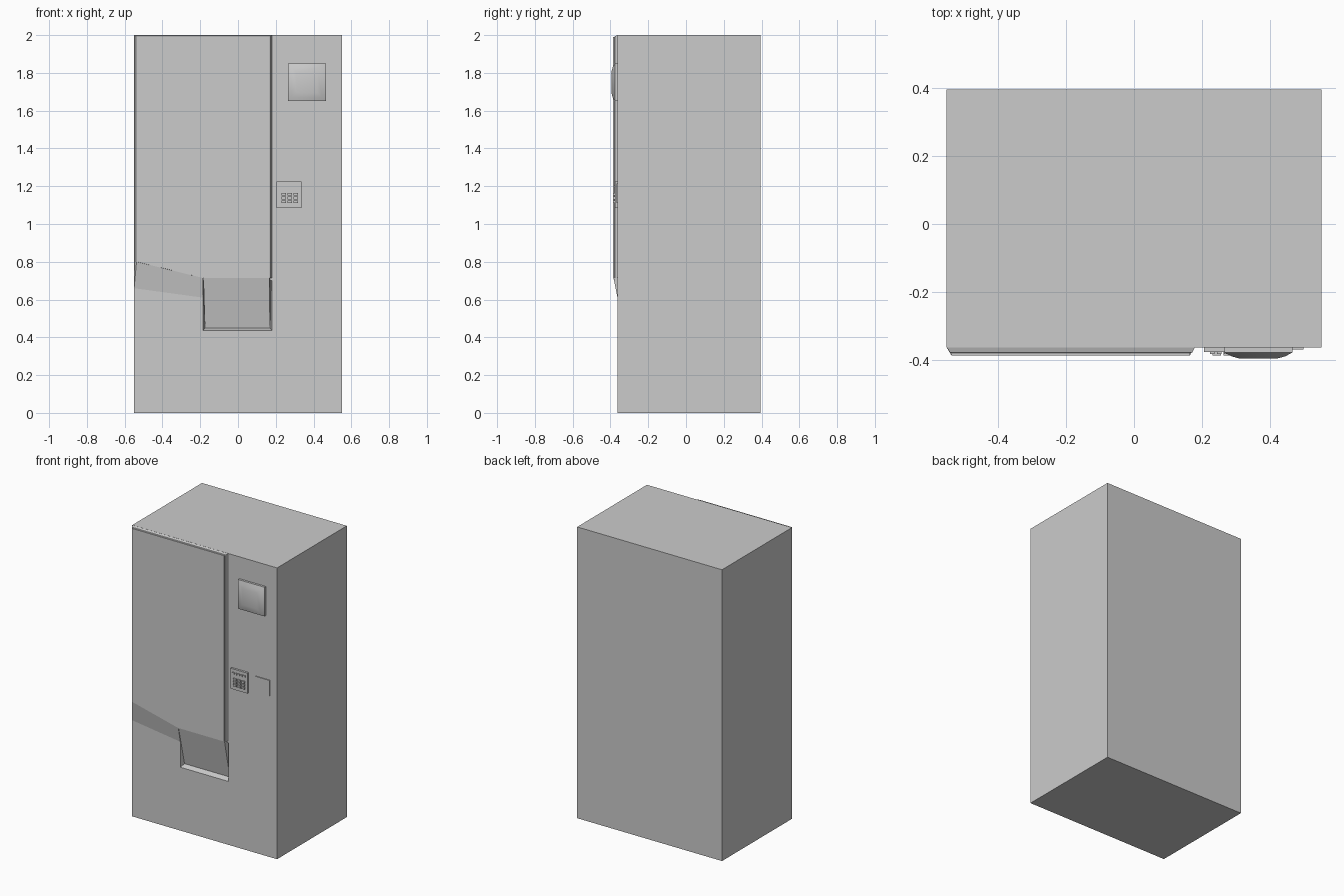
import bpy, bmesh

if "Cube" in bpy.data.objects:
    bpy.data.objects.remove(bpy.data.objects["Cube"])


def loft(name, rings):
    """Closed solid through a list of rings with equal point counts."""
    bm = bmesh.new()
    loops = [[bm.verts.new(p) for p in ring] for ring in rings]
    n = len(loops[0])
    for a, b in zip(loops, loops[1:]):
        for i in range(n):
            j = (i + 1) % n
            bm.faces.new((a[i], a[j], b[j], b[i]))
    bm.faces.new(loops[0])
    bm.faces.new(loops[-1])
    bmesh.ops.recalc_face_normals(bm, faces=bm.faces)
    mesh = bpy.data.meshes.new(name)
    bm.to_mesh(mesh)
    bm.free()
    obj = bpy.data.objects.new(name, mesh)
    bpy.context.collection.objects.link(obj)
    return obj


def rect(x0, x1, z0, z1, y):
    return [(x0, y, z0), (x1, y, z0), (x1, y, z1), (x0, y, z1)]


def box(name, x0, x1, y0, y1, z0, z1):
    return loft(name, [rect(x0, x1, z0, z1, y0), rect(x0, x1, z0, z1, y1)])


FACE = -0.362

# Cabinet with a tapered delivery pocket
cabinet = box("cabinet", -0.55, 0.55, FACE, 0.395, 0, 2)
cutter = loft("pocket_cutter", [rect(-0.186, 0.181, 0.434, 0.70, FACE - 0.003),
                                rect(-0.175, 0.17, 0.45, 0.70, -0.322)])
cutter.hide_render = True
cutter.hide_viewport = False
cut = cabinet.modifiers.new("pocket", 'BOOLEAN')
cut.operation = 'DIFFERENCE'
cut.solver = 'EXACT'
cut.object = cutter
bpy.context.view_layer.objects.active = cabinet
bpy.ops.object.modifier_apply(modifier=cut.name)
bpy.data.objects.remove(cutter)

# Tilted delivery flap
loft("delivery_flap", [
    [(-0.175, -0.330, 0.45), (0.169, -0.330, 0.45),
     (0.166, -0.384, 0.716), (-0.183, -0.384, 0.716)],
    [(-0.175, -0.321, 0.45), (0.17, -0.321, 0.45),
     (0.178, -0.321, 0.716), (-0.184, -0.321, 0.716)]])


# Raised display window with stepped, bevelled rim
def window(inset, y):
    left, right, top = -0.55 + inset, 0.18 - inset, 2 - inset * 0.65
    return [(left, y, top), (right, y, top), (right, y, 0.714),
            (-0.185, y, 0.714), (left, y, 0.80)]


loft("display_window", [window(0.0, FACE + 0.002), window(0.009, -0.377),
                        window(0.015, -0.379), window(0.015, -0.386)])

# Shallow skirt fading from the window into the cabinet
loft("window_skirt", [
    [(-0.537, -0.384, 0.80), (-0.55, FACE, 0.66), (-0.55, FACE + 0.002, 0.80)],
    [(-0.185, -0.384, 0.714), (-0.185, FACE, 0.61), (-0.185, FACE + 0.002, 0.714)]])

# Pillowed screen
screen = loft("screen", [rect(0.265 + i, 0.465 - i, 1.65 + i, 1.85 - i, y)
                         for i, y in ((0, FACE + 0.002), (0, -0.377),
                                      (0.02, -0.388), (0.045, -0.395))])
bpy.ops.object.select_all(action='DESELECT')
screen.select_set(True)
bpy.context.view_layer.objects.active = screen
bpy.ops.object.shade_smooth_by_angle(angle=0.7)

# Keypad with a row of small buttons and a grid of keys
box("keypad_plate", 0.205, 0.335, -0.376, FACE + 0.002, 1.085, 1.225)
for i in range(5):
    x = 0.230 + i * 0.0205
    box("small_button", x - 0.007, x + 0.007, -0.382, -0.375, 1.191, 1.204)
for col in range(3):
    for row in range(3):
        x, z = 0.243 + col * 0.031, 1.118 + row * 0.02
        box("key", x - 0.012, x + 0.012, -0.386, -0.375, z - 0.007, z + 0.007)

# Payment plate beside the keypad
box("payment_plate", 0.39, 0.498, -0.368, FACE + 0.002, 1.11, 1.215)
